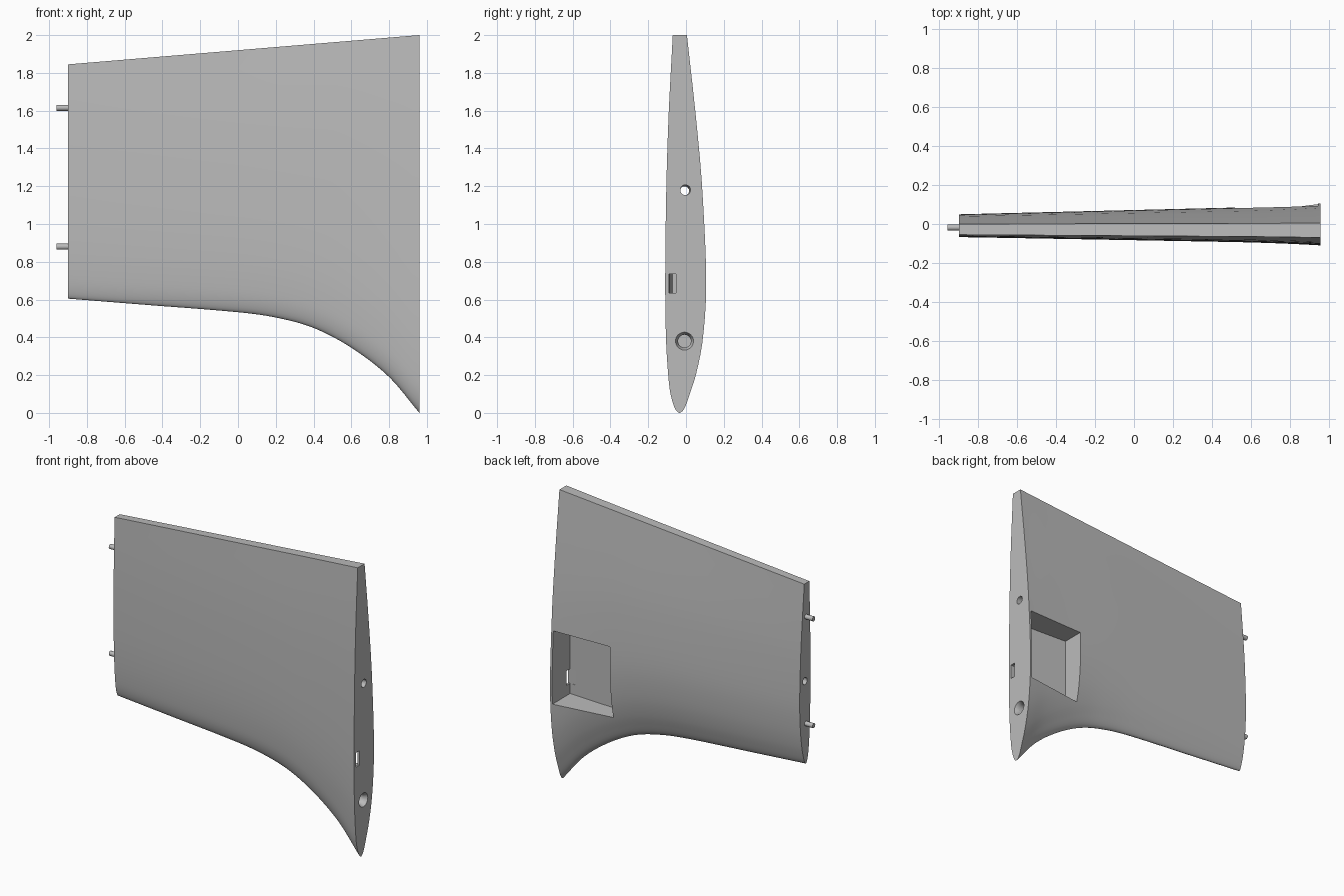
import bpy, bmesh, math
from mathutils import Vector, Matrix

cube = bpy.data.objects.get("Cube")
if cube:
    bpy.data.objects.remove(cube)

grey = bpy.data.materials.new("plain grey")
grey.use_nodes = True
colour = (0.5, 0.5, 0.5, 1)
grey.diffuse_color = colour
grey.node_tree.nodes["Principled BSDF"].inputs["Base Color"].default_value = colour


def make_object(name, bm):
    bmesh.ops.recalc_face_normals(bm, faces=bm.faces)
    mesh = bpy.data.meshes.new(name)
    bm.to_mesh(mesh)
    bm.free()
    mesh.materials.append(grey)
    obj = bpy.data.objects.new(name, mesh)
    bpy.context.collection.objects.link(obj)
    return obj


def activate(obj):
    bpy.ops.object.select_all(action='DESELECT')
    obj.select_set(True)
    bpy.context.view_layer.objects.active = obj


def curve_value(points, p):
    """Smooth interpolation through (position, value) pairs."""
    i = max(k for k in range(len(points) - 1) if points[k][0] <= p or k == 0)
    (a, va), (b, vb) = points[i], points[i + 1]

    def slope(k):
        lo, hi = points[max(k - 1, 0)], points[min(k + 1, len(points) - 1)]
        return (hi[1] - lo[1]) / (hi[0] - lo[0])
    h, u = b - a, (p - a) / (b - a)
    return (va * (1 + 2 * u) * (1 - u) ** 2 + vb * u * u * (3 - 2 * u)
            + h * (slope(i) * u * (1 - u) ** 2 - slope(i + 1) * u * u * (1 - u)))


def rod(name, start, end, r1, r2, sides=32):
    """Round bar or cone between two points."""
    start, end = Vector(start), Vector(end)
    axis = end - start
    bm = bmesh.new()
    turn = axis.to_track_quat('Z', 'Y').to_matrix().to_4x4()
    bmesh.ops.create_cone(bm, cap_ends=True, segments=sides, radius1=r1, radius2=r2,
                          depth=axis.length,
                          matrix=Matrix.Translation((start + end) / 2) @ turn)
    return make_object(name, bm)


def prism(name, plan, z0, z1):
    """Upright block over an xy outline."""
    bm = bmesh.new()
    face = bm.faces.new([bm.verts.new((x, y, z0)) for x, y in plan])
    top = bmesh.ops.extrude_face_region(bm, geom=[face])["geom"]
    bmesh.ops.translate(bm, vec=(0, 0, z1 - z0),
                        verts=[v for v in top if isinstance(v, bmesh.types.BMVert)])
    return make_object(name, bm)


# Leading edge height along the span
TIP, ROOT = -0.9, 0.96
leading = [(-0.9, 0.605), (-0.5, 0.573), (0, 0.533), (0.2, 0.505), (0.4, 0.45),
           (0.6, 0.345), (0.8, 0.19), (0.96, 0.0)]

# Section sides against the square root of chord position, which rounds the nose
chord = [math.sqrt(c) for c in (0, 0.05, 0.1, 0.2, 0.35, 0.6, 0.8, 1)]
sections = {
    "root_front": (-0.035, -0.082, -0.094, -0.106, -0.110, -0.104, -0.091, -0.07),
    "root_back": (-0.035, 0.02, 0.052, 0.09, 0.107, 0.085, 0.049, 0.005),
    "tip_front": (-0.018, -0.043, -0.051, -0.060, -0.066, -0.067, -0.063, -0.055),
    "tip_back": (-0.018, 0.012, 0.026, 0.042, 0.05, 0.04, 0.022, 0.0),
}
sections = {k: list(zip(chord, v)) for k, v in sections.items()}

# Wing body lofted from tip to root
SPANS, STEPS = 48, 28
bm = bmesh.new()
rings = []
for i in range(SPANS + 1):
    x = TIP + (ROOT - TIP) * i / SPANS
    low = curve_value(leading, x)
    high = 1.845 + 0.155 * i / SPANS
    weight = 0.8 * i / SPANS + 0.2 * max(0, (x - 0.5) / (ROOT - 0.5)) ** 2

    def point(side, s):
        y = ((1 - weight) * curve_value(sections["tip_" + side], s)
             + weight * curve_value(sections["root_" + side], s))
        return bm.verts.new((x, y, low + (high - low) * s * s))
    ring = [point("front", k / STEPS) for k in range(STEPS, -1, -1)]
    ring += [point("back", k / STEPS) for k in range(1, STEPS + 1)]
    rings.append(ring)
for a, b in zip(rings, rings[1:]):
    for k in range(len(a)):
        n = (k + 1) % len(a)
        bm.faces.new((a[k], a[n], b[n], b[k]))
bm.faces.new(rings[0])
bm.faces.new(rings[-1])
wing = make_object("wing_body", bm)

# Cutters: back pocket, root slot, through bore and countersunk socket
cutters = [
    prism("pocket_cutter", [(0.945, 0.2), (0.945, -0.09), (0.52, -0.068), (0.52, 0.2)],
          0.565, 1.065),
    prism("slot_cutter", [(0.9, -0.09), (1.0, -0.09), (1.0, -0.052), (0.9, -0.052)],
          0.635, 0.735),
    rod("bore_cutter", (1.0, -0.003, 1.18), (-1.0, -0.008, 1.175), 0.027, 0.024),
    rod("socket_cutter", (1.0, -0.008, 0.38), (0.86, -0.008, 0.38), 0.034, 0.034),
    rod("countersink_cutter", (0.965, -0.008, 0.38), (0.925, -0.008, 0.38), 0.05, 0.03),
]
activate(wing)
for cutter in cutters:
    cutter.hide_render = True
    mod = wing.modifiers.new(cutter.name, 'BOOLEAN')
    mod.operation = 'DIFFERENCE'
    mod.solver = 'EXACT'
    mod.object = cutter
    bpy.ops.object.modifier_apply(modifier=mod.name)
for cutter in cutters:
    bpy.data.objects.remove(cutter)

# Locating pins on the tip
pins = [rod(name, (-0.96, -0.018, z), (-0.86, -0.018, z), 0.016, 0.016, 24)
        for name, z in (("lower_pin", 0.88), ("upper_pin", 1.615))]

for obj in [wing] + pins:
    activate(obj)
    bpy.ops.object.shade_smooth_by_angle(angle=math.radians(30))
